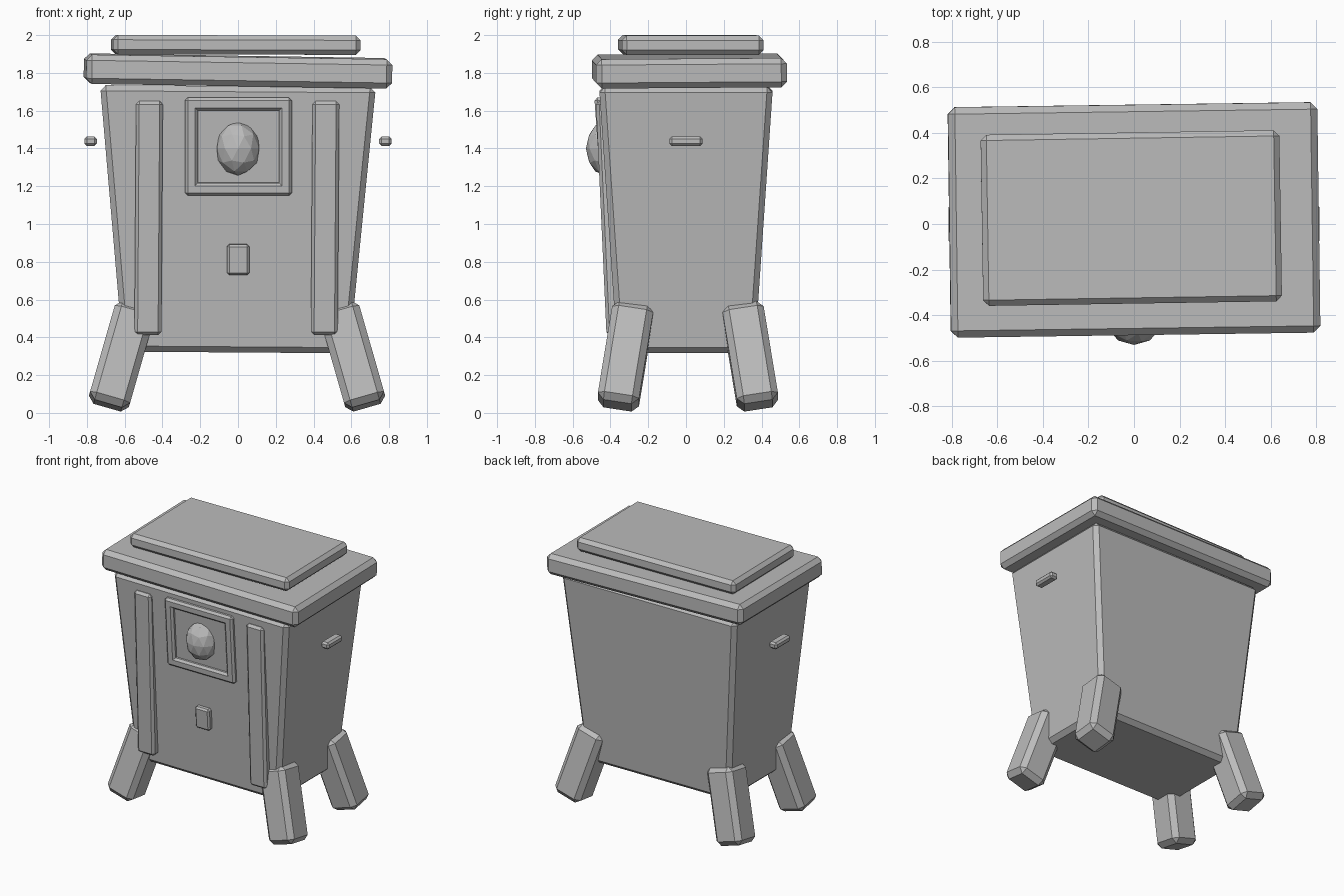
import bpy
from math import radians
from mathutils import Euler, Vector

cube = bpy.data.objects.get("Cube")
if cube:
    bpy.data.objects.remove(cube, do_unlink=True)

grey = bpy.data.materials.new("plain grey")
grey.use_nodes = True
colour = (0.5, 0.5, 0.5, 1)
grey.diffuse_color = colour
grey.node_tree.nodes["Principled BSDF"].inputs["Base Color"].default_value = colour


def box(name, size, loc, tilt=(0, 0, 0), bevel=0.015, taper=(1, 1)):
    """Chamfered box; taper scales the lower end."""
    bpy.ops.mesh.primitive_cube_add(size=1)
    ob = bpy.context.object
    ob.name = ob.data.name = name
    for v in ob.data.vertices:
        low = v.co.z < 0
        v.co = Vector(c * s for c, s in zip(v.co, size))
        if low:
            v.co.x *= taper[0]
            v.co.y *= taper[1]
    ob.location = loc
    ob.rotation_euler = [radians(a) for a in tilt]
    ob.data.materials.append(grey)
    mod = ob.modifiers.new("chamfer", "BEVEL")
    mod.width = bevel
    mod.segments = 1
    mod.limit_method = "NONE"
    return ob


# Tapered body and the slightly crooked lid
box("body", (1.46, 0.92, 1.41), (-0.005, 0, 1.025), (0, 0.4, 0), 0.03, (0.82, 0.79))
box("lid", (1.62, 1.01, 0.155), (0, 0.018, 1.81), (0.4, 0.9, 0.8), 0.03)
box("lid_plate", (1.31, 0.75, 0.102), (-0.012, 0.026, 1.948), (0, 0.15, 0.9), 0.025)

# Splayed legs and floating side handles
for sx, side in ((1, "left"), (-1, "right")):
    for sy, end in ((-1, "front"), (1, "back")):
        box(f"{end}_{side}_leg", (0.22, 0.22, 0.55),
            (sx * 0.61 - 0.005, sy * 0.33 + 0.01, 0.3),
            (sy * 9, -sx * 16, 0), 0.035)
    box(f"{side}_handle", (0.066, 0.175, 0.05), (sx * 0.78, 0, 1.438), bevel=0.013)
    box(f"{side}_front_strip", (0.142, 0.07, 1.24),
        (sx * 0.467 - 0.006, -0.414, 1.032), (2.6, 0.4, 0), 0.017)

# Square window frame lying on the sloping front
lean = Euler((radians(4), 0, 0))
centre = Vector((0.002, -0.442, 1.41))


def on_front(x, z):
    offset = Vector((x, 0, z))
    offset.rotate(lean)
    return centre + offset


for s, side, edge in ((1, "left", "top"), (-1, "right", "bottom")):
    box(f"{side}_frame_bar", (0.068, 0.05, 0.52), on_front(s * 0.249, 0), (4, 0, 0))
    box(f"{edge}_frame_bar", (0.565, 0.05, 0.068), on_front(0, s * 0.226), (4, 0, 0))

# Faceted knob in the frame and the small latch below
bpy.ops.mesh.primitive_ico_sphere_add(subdivisions=2, radius=1, location=(0, -0.43, 1.4))
knob = bpy.context.object
knob.name = "faceted_knob"
knob.scale = (0.118, 0.1, 0.143)
knob.data.materials.append(grey)

box("latch", (0.118, 0.06, 0.163), (0.001, -0.402, 0.812), (4, 0, 0), 0.012)
